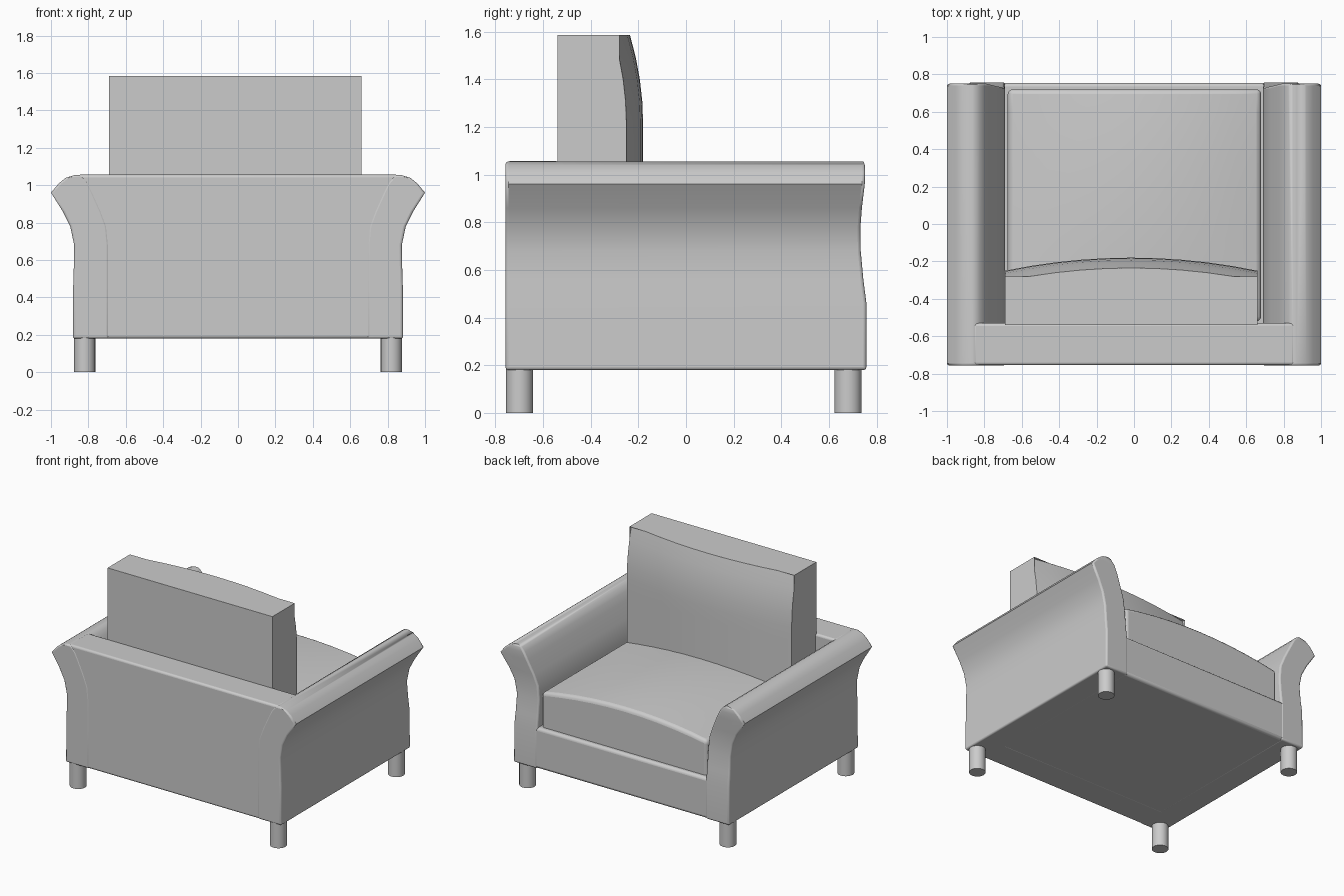
import bpy
import bmesh
import math

cube = bpy.data.objects.get("Cube")
if cube:
    bpy.data.objects.remove(cube, do_unlink=True)

COLOUR = (0.6, 0.6, 0.6, 1.0)
fabric = bpy.data.materials.new("grey_fabric")
fabric.use_nodes = True
fabric.diffuse_color = COLOUR
fabric.node_tree.nodes["Principled BSDF"].inputs["Base Color"].default_value = COLOUR


def finish(name, bm, bevel=0.0, limit=50):
    """Turn a bmesh into a smooth shaded, softly bevelled object."""
    bmesh.ops.recalc_face_normals(bm, faces=bm.faces)
    mesh = bpy.data.meshes.new(name)
    bm.to_mesh(mesh)
    bm.free()
    mesh.materials.append(fabric)
    obj = bpy.data.objects.new(name, mesh)
    bpy.context.collection.objects.link(obj)
    if bevel:
        mod = obj.modifiers.new("soft_edges", "BEVEL")
        mod.width, mod.segments = bevel, 3
        mod.limit_method = "ANGLE"
        mod.angle_limit = math.radians(limit)
    bpy.ops.object.select_all(action="DESELECT")
    obj.select_set(True)
    bpy.context.view_layer.objects.active = obj
    bpy.ops.object.shade_smooth_by_angle(angle=math.radians(40))
    return obj


def block(name, low, high, bevel, crown=None, cuts=0):
    """Box between two corners; crown(u, v, w) offsets its grid vertices."""
    bm = bmesh.new()
    bmesh.ops.create_cube(bm, size=2)
    if cuts:
        bmesh.ops.subdivide_edges(bm, edges=bm.edges[:], cuts=cuts, use_grid_fill=True)
    for v in bm.verts:
        u = v.co.copy()
        for i in range(3):
            v.co[i] = low[i] + (high[i] - low[i]) * (u[i] + 1) / 2
        if crown:
            axis, offset = crown(*u)
            v.co[axis] += offset
    return finish(name, bm, bevel)


# Flared arms: height, inner x, outer x, front y
ARM_ROWS = [
    (0.18, 0.69, 0.883, 0.757), (0.46, 0.69, 0.881, 0.757),
    (0.56, 0.69, 0.878, 0.744), (0.68, 0.69, 0.876, 0.733),
    (0.78, 0.70, 0.897, 0.732), (0.86, 0.73, 0.937, 0.738),
    (0.96, 0.775, 1.0, 0.75), (1.01, 0.80, 0.958, 0.752),
    (1.04, 0.825, 0.92, 0.75), (1.055, 0.85, 0.87, 0.745),
]


def arm(name, side):
    bm = bmesh.new()
    rings = []
    for z, inner, outer, front in ARM_ROWS:
        corners = [(inner, front), (outer, front), (outer, -0.757), (inner, -0.757)]
        rings.append([bm.verts.new((side * x, y, z)) for x, y in corners])
    for a, b in zip(rings, rings[1:]):
        for i in range(4):
            j = (i + 1) % 4
            bm.faces.new((a[i], a[j], b[j], b[i]))
    bm.faces.new(rings[0])
    bm.faces.new(rings[-1])
    return finish(name, bm, 0.012, 75)


arm("left_arm", 1)
arm("right_arm", -1)

# Frame: back panel and seat deck with front rail
block("back_panel", (-0.86, -0.755, 0.18), (0.86, -0.53, 1.056), 0.015)
block("seat_deck", (-0.78, -0.7, 0.181), (0.78, 0.755, 0.48), 0.02)

# Loose cushions with crowned faces
block("seat_cushion", (-0.675, -0.52, 0.45), (0.68, 0.72, 0.735), 0.025,
      lambda u, v, w: (2, 0.09 * (1 - u * u) * (1 - 0.3 * v * v) if w > 0.99 else 0), 9)
block("back_cushion", (-0.69, -0.54, 0.66), (0.66, -0.25, 1.585), 0.02,
      lambda u, v, w: (1, 0.07 * (1 - u * u) - 0.055 * max(w - 0.2, 0) ** 2 / 0.64
                       if v > 0.99 else 0), 9)

# Round legs
for side, x in (("left", 0.82), ("right", -0.82)):
    for end, y in (("front", 0.68), ("back", -0.698)):
        bm = bmesh.new()
        bmesh.ops.create_cone(bm, cap_ends=True, segments=24,
                              radius1=0.057, radius2=0.057, depth=0.19)
        bmesh.ops.translate(bm, verts=bm.verts, vec=(x, y, 0.095))
        finish(f"{end}_{side}_leg", bm)
